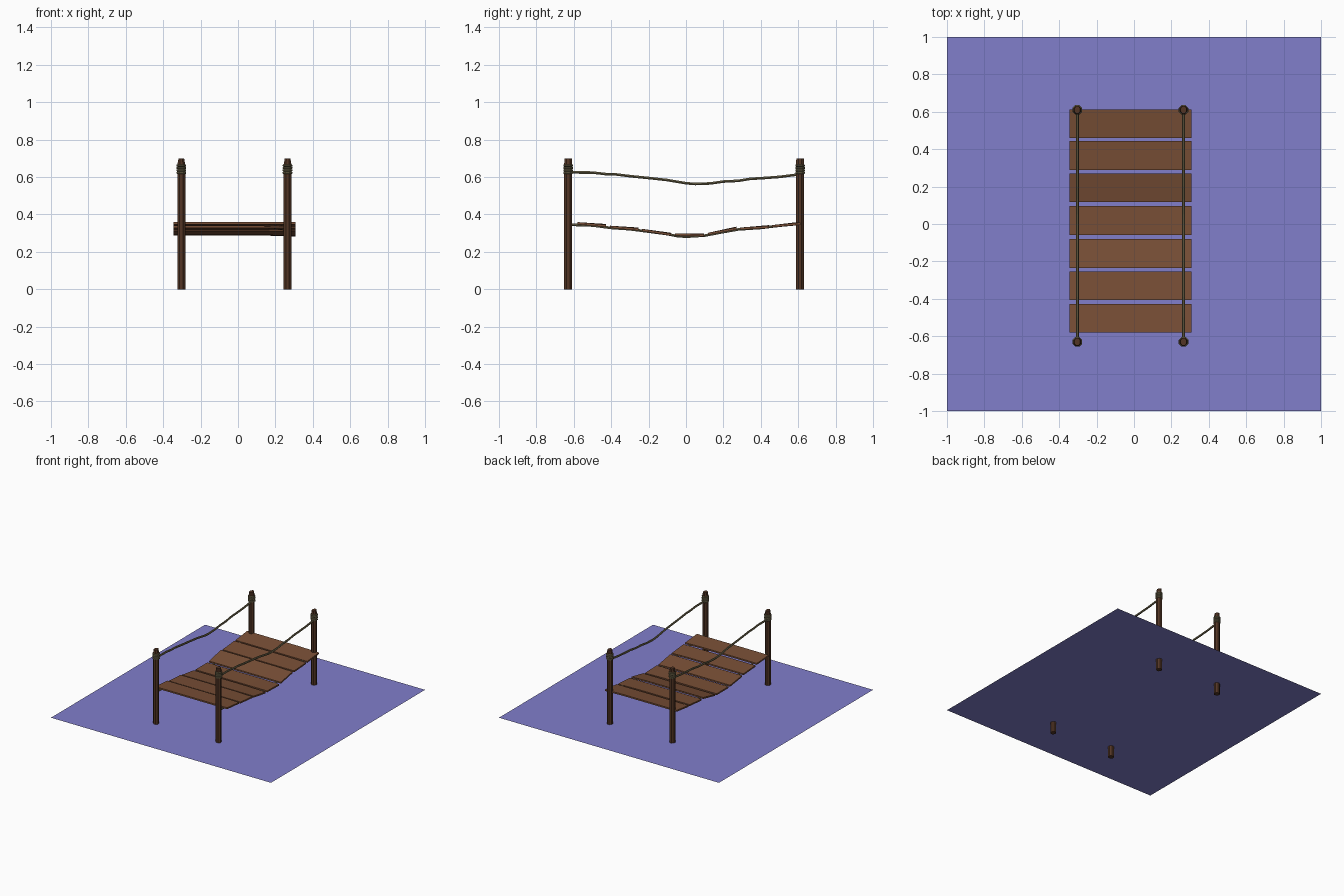
import bpy, bmesh, math

if "Cube" in bpy.data.objects:
    bpy.data.objects.remove(bpy.data.objects["Cube"])


def material(name, rgb):
    m = bpy.data.materials.new(name)
    m.diffuse_color = (*rgb, 1)
    m.use_nodes = True
    m.node_tree.nodes["Principled BSDF"].inputs["Base Color"].default_value = m.diffuse_color
    return m


WATER = material("water_blue", (0.22, 0.21, 0.60))
POST = material("dark_wood", (0.085, 0.036, 0.018))
PLANK = material("plank_wood", (0.19, 0.078, 0.037))
ROPE = material("rope_tan", (0.16, 0.135, 0.07))


def finish(name, bm, mat):
    bmesh.ops.recalc_face_normals(bm, faces=bm.faces)
    me = bpy.data.meshes.new(name)
    bm.to_mesh(me)
    bm.free()
    me.materials.append(mat)
    ob = bpy.data.objects.new(name, me)
    bpy.context.collection.objects.link(ob)
    return ob


def loft(bm, rings):
    """Skin a list of closed rings and cap both ends."""
    loops = [[bm.verts.new(p) for p in r] for r in rings]
    n = len(loops[0])
    for a, b in zip(loops, loops[1:]):
        for i in range(n):
            j = (i + 1) % n
            bm.faces.new((a[i], a[j], b[j], b[i]))
    bm.faces.new(loops[0])
    bm.faces.new(loops[-1])


def disc(x, y, z, r, n, sx=1.0):
    return [(x + sx * r * math.cos(2 * math.pi * (i + .5) / n),
             y + r * math.sin(2 * math.pi * (i + .5) / n), z) for i in range(n)]


XS = (-0.303, 0.265)
YS = (-0.63, 0.61)

# Water sheet
bm = bmesh.new()
bm.faces.new([bm.verts.new(p) for p in
              ((-1, -1, .088), (1, -1, .088), (1, 1, .088), (-1, 1, .088))])
finish("water", bm, WATER)

# Posts with narrowed tops, and rope wraps near the top
for sx, x in zip(("left", "right"), XS):
    for sy, y in zip(("front", "back"), YS):
        bm = bmesh.new()
        loft(bm, [disc(x, y, 0, .023, 8), disc(x, y, .665, .023, 8),
                  disc(x, y, .698, .022, 8, .75)])
        finish(f"post_{sy}_{sx}", bm, POST)
        bm = bmesh.new()
        for k in range(4):
            z = .616 + k * .013
            loft(bm, [disc(x, y, z, .023, 8), disc(x, y, z + .003, .028, 8),
                      disc(x, y, z + .010, .028, 8), disc(x, y, z + .013, .023, 8)])
        finish(f"rope_wrap_{sy}_{sx}", bm, ROPE)

# Sagging ropes: (y, z) paths
HAND = [(-.62, .625), (-.5, .624), (-.43, .616), (-.39, .616), (-.3, .605),
        (-.2, .595), (-.1, .584), (0, .567), (.05, .563), (.13, .566),
        (.2, .576), (.28, .580), (.34, .590), (.42, .595), (.5, .601), (.61, .615)]
FOOT = [(-.62, .345), (-.5, .341), (-.4, .328), (-.3, .321), (-.2, .308),
        (-.1, .295), (-.05, .285), (0, .281), (.1, .287), (.2, .306),
        (.28, .320), (.4, .328), (.5, .340), (.61, .350)]
for label, path in (("hand_rope", HAND), ("foot_rope", FOOT)):
    for side, x in zip(("left", "right"), XS):
        bm = bmesh.new()
        loft(bm, [[(x + .008 * math.cos(i * math.pi / 3), y,
                    z + .008 * math.sin(i * math.pi / 3)) for i in range(6)]
                  for y, z in path])
        finish(f"{label}_{side}", bm, ROPE)

# Planks: y and top z of the front and back edges
PLANKS = [(-.58, -.427, .359, .349), (-.407, -.253, .340, .330),
          (-.235, -.08, .323, .302), (-.06, .095, .299, .299),
          (.118, .27, .302, .335), (.29, .445, .330, .343),
          (.46, .613, .343, .361)]
for n, (y0, y1, z0, z1) in enumerate(PLANKS):
    bm = bmesh.new()
    t = .012
    rings = []
    for x, dip in ((-.345, 0), (.14, 0), (.307, .004)):  # far right corner dips
        rings.append([(x, y0, z0 - t), (x, y1, z1 - t - dip),
                      (x, y1, z1 - dip), (x, y0, z0)])
    loft(bm, rings)
    finish(f"plank_{n + 1}", bm, PLANK)
